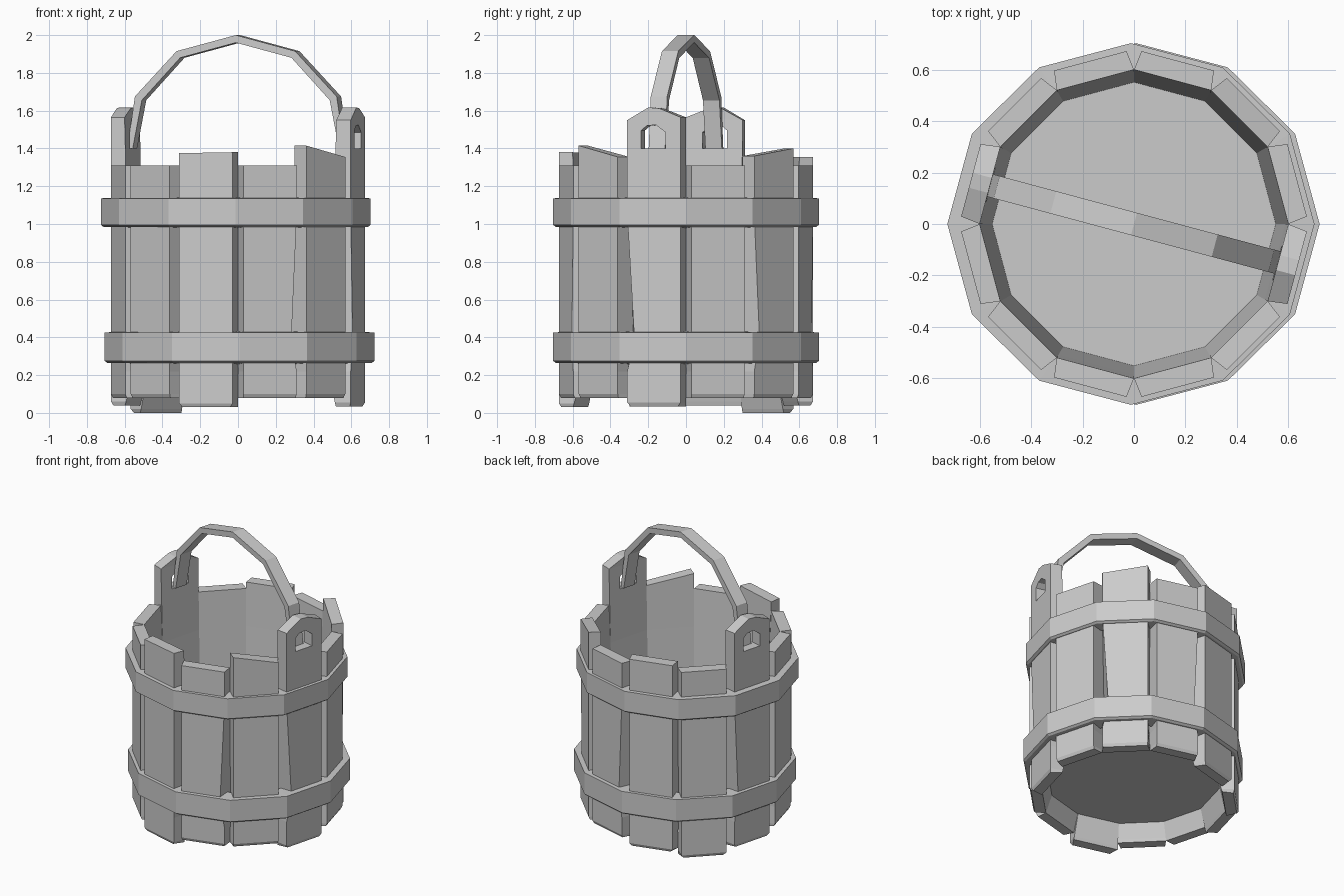
import bpy, bmesh, math
from mathutils import Matrix, Vector

if "Cube" in bpy.data.objects:
    bpy.data.objects.remove(bpy.data.objects["Cube"])

T15 = math.tan(math.radians(15))
FLOOR_Z = 0.22


def make_object(name, bm):
    bmesh.ops.recalc_face_normals(bm, faces=bm.faces)
    me = bpy.data.meshes.new(name)
    bm.to_mesh(me)
    bm.free()
    ob = bpy.data.objects.new(name, me)
    bpy.context.collection.objects.link(ob)
    return ob


def loft(bm, rings, closed=False):
    """Bridge equal-length rings of points; cap the ends unless closed."""
    rows = [[bm.verts.new(p) for p in r] for r in rings]
    n = len(rows[0])
    for i in range(len(rows) if closed else len(rows) - 1):
        a, b = rows[i], rows[(i + 1) % len(rows)]
        for j in range(n):
            k = (j + 1) % n
            bm.faces.new((a[j], a[k], b[k], b[j]))
    if not closed:
        bm.faces.new(rows[0])
        bm.faces.new(rows[-1])


def stave(name, angle, bottom, left, right, lug, pinch_l, pinch_r):
    # each row is one horizontal section: inner edge, then outer edge
    def row(zl, zr, ai, ao=0.657, ho=0.146, hi=None, pl=0, pr=0):
        hi = hi or ai * T15
        return [(ai, -hi, zl), (ai, hi, zr), (ao, ho - pr, zr), (ao, -ho + pl, zl)]
    big = bottom < 0.06
    rings = [row(bottom, bottom, 0.578, 0.648, 0.13 if big else 0.142),
             row(bottom + 0.02, bottom + 0.02, 0.572),
             row(FLOOR_Z, FLOOR_Z, 0.532),
             row(0.38, 0.38, 0.539, pl=pinch_l, pr=pinch_r),
             row(1.05, 1.05, 0.568),
             row(left, right, 0.58)]
    if lug:
        rings.append(row(1.617, 1.612, 0.58, 0.657, 0.03, 0.03))
    bm = bmesh.new()
    loft(bm, rings)
    ob = make_object(name, bm)
    ob.matrix_world = Matrix.Rotation(math.radians(angle), 4, 'Z')
    if lug:
        # peaked hole for the handle
        prof = [(-0.07, 1.40), (0.065, 1.40), (0.065, 1.485), (0.01, 1.525), (-0.04, 1.52), (-0.07, 1.495)]
        cb = bmesh.new()
        loft(cb, [[(x, t, z) for t, z in prof] for x in (0.5, 0.75)])
        cut = make_object("hole_cutter", cb)
        cut.hide_render = True
        cut.matrix_world = ob.matrix_world.copy()
        m = ob.modifiers.new("hole", 'BOOLEAN')
        m.operation, m.object, m.solver = 'DIFFERENCE', cut, 'EXACT'
        bpy.context.view_layer.objects.active = ob
        bpy.ops.object.modifier_apply(modifier=m.name)
        bpy.data.objects.remove(cut)


# staves: angle, bottom, top left, top right (seen from outside), edge pinches
for i, (a, b, l, r, pl, pr) in enumerate([
        (-165, .08, 1.31, 1.31, 0, 0), (-135, .08, 1.31, 1.31, 0, 0), (-105, .03, 1.375, 1.38, 0, 0),
        (-75, .08, 1.31, 1.31, 0, .03), (-45, .08, 1.415, 1.355, 0, 0), (-15, .035, 1.55, 1.565, .04, 0),
        (15, .08, 1.31, 1.31, 0, 0), (45, .08, 1.36, 1.40, .04, 0), (75, .08, 1.31, 1.31, 0, .03),
        (105, .04, 1.355, 1.355, 0, 0), (135, 0.0, 1.31, 1.31, 0, 0), (165, .04, 1.55, 1.565, .03, 0)]):
    stave(f"stave_{i + 1}", a, b, l, r, l > 1.5, pl, pr)


# hoops: twelve-sided bands gripping the staves
def hoop(name, z0, z1, dx):
    sec = [(0.605, z0), (0.70, z0 + 0.005), (0.714, z0 + 0.015), (0.714, z1 - 0.004), (0.605, z1)]
    bm = bmesh.new()
    rings = []
    for k in range(12):
        c, s = math.cos(k * math.pi / 6), math.sin(k * math.pi / 6)
        rings.append([(r * c + dx * (r > 0.66), r * s * 0.985, z) for r, z in sec])
    loft(bm, rings, closed=True)
    make_object(name, bm)


hoop("lower_hoop", 0.26, 0.43, 0.008)
hoop("upper_hoop", 0.98, 1.14, -0.012)

# floor
bm = bmesh.new()
bmesh.ops.create_cone(bm, cap_ends=True, segments=12, radius1=0.56, radius2=0.56, depth=0.04,
                      matrix=Matrix.Translation((0, 0, FLOOR_Z)))
make_object("floor", bm)

# handle: flat band bent over the bucket between the two lugs
half = [((0.595, 1.40), (0.565, 1.40)), ((0.553, 1.675), (0.515, 1.655)), ((0.325, 1.915), (0.305, 1.88))]
pairs = half + [((0, 2.0), (0, 1.96))] + [((-o[0], o[1]), (-i[0], i[1])) for o, i in reversed(half)]
W = 0.045
bm = bmesh.new()
loft(bm, [[(o[0], -W, o[1]), (o[0], W, o[1]), (i[0], W, i[1]), (i[0], -W, i[1])] for o, i in pairs])
handle = make_object("handle", bm)
handle.matrix_world = Matrix.Rotation(math.radians(-15), 4, 'Z')
